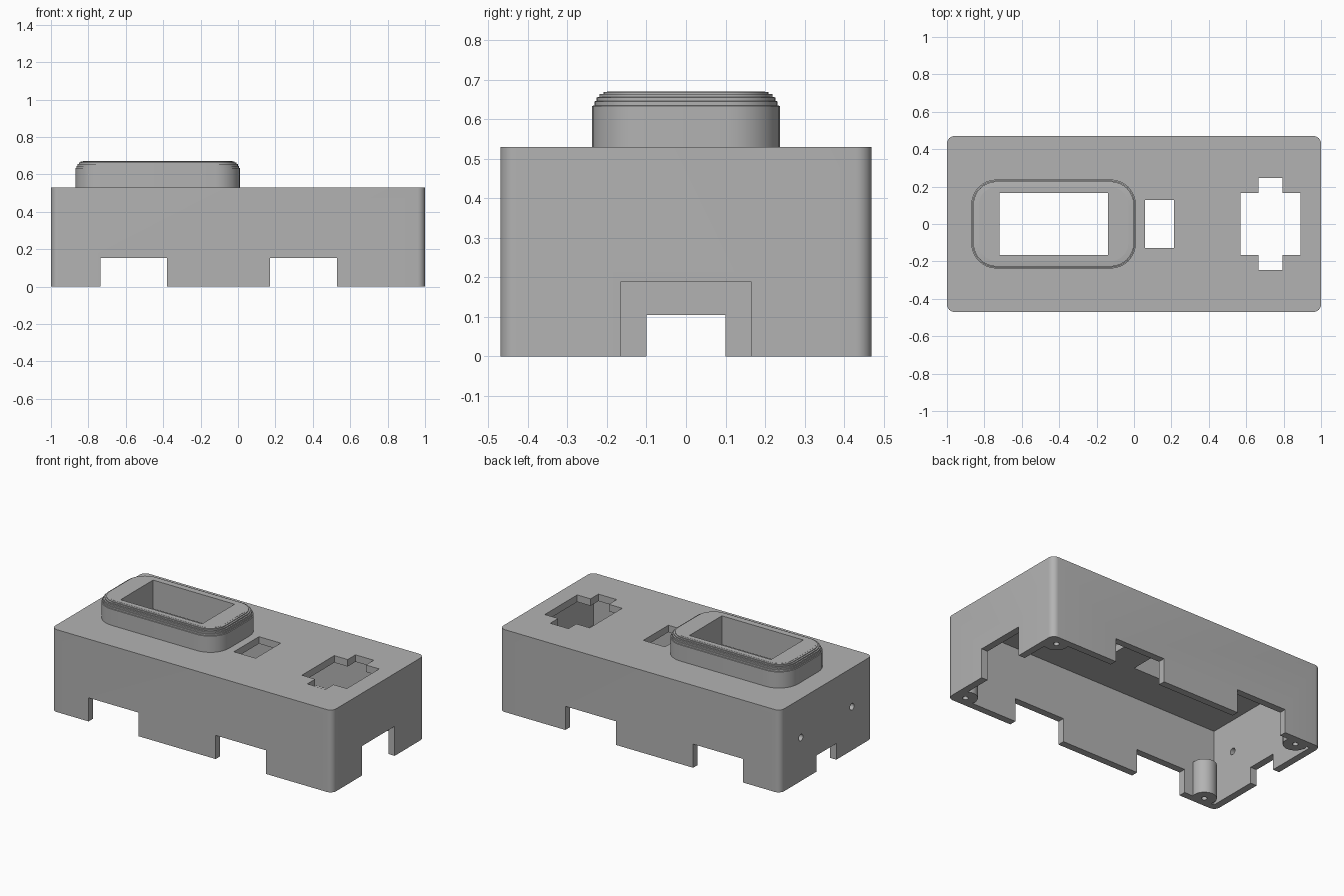
import bpy, bmesh
from math import cos, sin, pi, radians

if "Cube" in bpy.data.objects:
    bpy.data.objects.remove(bpy.data.objects["Cube"], do_unlink=True)

grey = bpy.data.materials.new("plain grey")
GREY = (0.45, 0.45, 0.45, 1)
grey.use_nodes = True
grey.diffuse_color = GREY
grey.node_tree.nodes["Principled BSDF"].inputs["Base Color"].default_value = GREY


def rounded_rect(x0, x1, y0, y1, r, seg=8):
    if r <= 0:
        return [(x1, y1), (x0, y1), (x0, y0), (x1, y0)]
    corners = [(x1 - r, y1 - r), (x0 + r, y1 - r), (x0 + r, y0 + r), (x1 - r, y0 + r)]
    return [(cx + r * cos((q + i / seg) * pi / 2), cy + r * sin((q + i / seg) * pi / 2))
            for q, (cx, cy) in enumerate(corners) for i in range(seg + 1)]


def loft(name, x0, x1, y0, y1, r, rings):
    """Closed solid from rounded rectangles stacked as (inset, z)."""
    bm = bmesh.new()
    loops = []
    for inset, z in rings:
        pts = rounded_rect(x0 + inset, x1 - inset, y0 + inset, y1 - inset, r - inset if r else 0)
        loops.append([bm.verts.new((x, y, z)) for x, y in pts])
    for a, b in zip(loops, loops[1:]):
        n = len(a)
        for i in range(n):
            j = (i + 1) % n
            bm.faces.new((a[i], a[j], b[j], b[i]))
    bm.faces.new(loops[0][::-1])
    bm.faces.new(loops[-1])
    mesh = bpy.data.meshes.new(name)
    bm.to_mesh(mesh)
    bm.free()
    mesh.materials.append(grey)
    obj = bpy.data.objects.new(name, mesh)
    bpy.context.collection.objects.link(obj)
    return obj


def block(x0, x1, y0, y1, z0, z1):
    return loft("cutter", x0, x1, y0, y1, 0, [(0, z0), (0, z1)])


def cylinder(radius, depth, location, rotation=(0, 0, 0), sides=32):
    bpy.ops.mesh.primitive_cylinder_add(vertices=sides, radius=radius, depth=depth,
                                        location=location, rotation=rotation)
    return bpy.context.object


def cut(target, cutter):
    """Subtract the cutter and throw it away."""
    bpy.context.view_layer.update()
    mod = target.modifiers.new("cut", "BOOLEAN")
    mod.operation = "DIFFERENCE"
    mod.solver = "EXACT"
    mod.object = cutter
    bpy.context.view_layer.objects.active = target
    bpy.ops.object.modifier_apply(modifier=mod.name)
    bpy.data.objects.remove(cutter, do_unlink=True)


L, W, H, WALL = 1.0, 0.47, 0.53, 0.045
POSTS = [(x, y) for x in (-0.865, 0.92) for y in (-0.405, 0.405)]

# Case shell, hollowed from below, leaving the corner screw posts standing
case = loft("case_shell", -L, L, -W, W, 0.04, [(0, 0), (0, H)])
cavity = block(-L + WALL, L - WALL, -W + WALL, W - WALL, -0.1, H - WALL)
for x, y in POSTS:
    cut(cavity, cylinder(0.072, 0.44, (x, y, 0)))
cut(case, cavity)

# Screw holes in the posts
for x, y in POSTS:
    cut(case, cylinder(0.017, 0.3, (x, y, 0), sides=20))

# Notches along the bottom edge: long walls, then both ends
for x0, x1 in ((-0.735, -0.38), (0.17, 0.53)):
    cut(case, block(x0, x1, -0.6, 0.6, -0.1, 0.152))
cut(case, block(0.9, 1.1, -0.165, 0.165, -0.1, 0.19))
cut(case, block(-1.1, -0.9, -0.1, 0.1, -0.1, 0.104))

# Round holes in the end wall
for y in (-0.26, 0.26):
    cut(case, cylinder(0.021, 0.2, (-L, y, 0.28), (0, pi / 2, 0), 24))

# Openings in the lid: small slot and cross
cut(case, block(0.06, 0.215, -0.127, 0.127, 0.4, 0.7))
cut(case, block(0.57, 0.89, -0.165, 0.165, 0.4, 0.7))
cut(case, block(0.665, 0.795, -0.245, 0.245, 0.4, 0.7))

# Raised collar with a finely stepped, rounded-over rim
rings = [(0, H - 0.01), (0, 0.634)]
STEPS = 5
for i in range(1, STEPS + 1):
    a = i / STEPS * pi / 2
    inset = 0.036 * (1 - cos(a))
    rings += [(inset + 0.004, rings[-1][1] + 0.001), (inset + 0.004, 0.634 + 0.036 * sin(a) + 0.001 * i / STEPS)]
collar = loft("raised_collar", -0.87, 0.01, -0.238, 0.238, 0.135, rings)

# Window through collar and lid
for part in (case, collar):
    cut(part, block(-0.72, -0.14, -0.165, 0.165, 0.4, 0.8))

# Smooth the curved walls, keep edges crisp
for part in (case, collar):
    bpy.ops.object.select_all(action="DESELECT")
    part.select_set(True)
    bpy.context.view_layer.objects.active = part
    bpy.ops.object.shade_smooth_by_angle(angle=radians(30))
